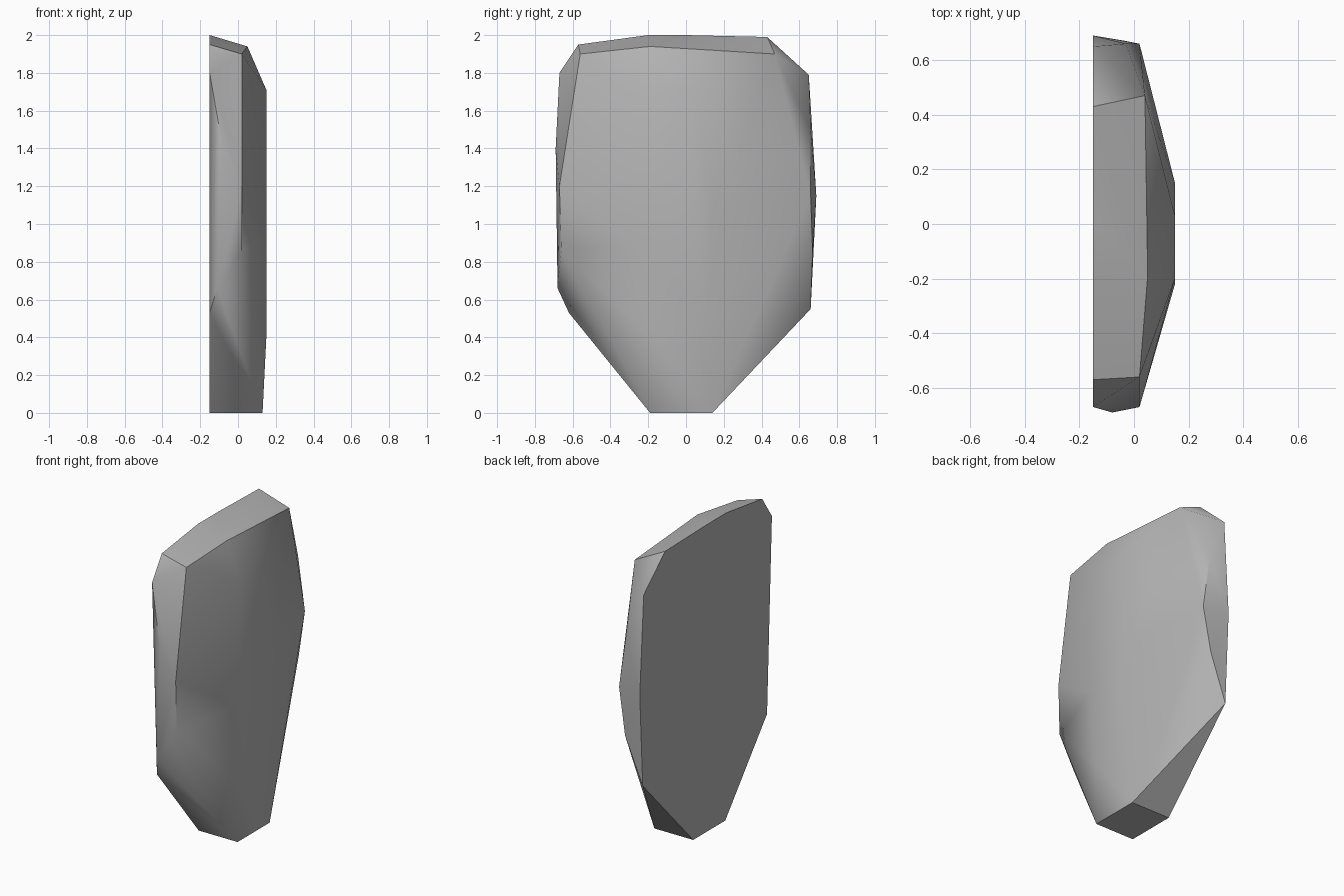
import bpy
import bmesh
import math

default_cube = bpy.data.objects.get("Cube")
if default_cube:
    bpy.data.objects.remove(default_cube, do_unlink=True)


def flat_material(name, colour):
    material = bpy.data.materials.new(name)
    material.use_nodes = True
    material.diffuse_color = colour
    shader = material.node_tree.nodes["Principled BSDF"]
    shader.inputs["Base Color"].default_value = colour
    shader.inputs["Roughness"].default_value = 0.8
    return material


def hull_object(name, points, material, smooth_angle):
    """Wrap a faceted solid around the guide points."""
    mesh = bpy.data.meshes.new(name)
    bm = bmesh.new()
    for point in points:
        bm.verts.new(point)
    result = bmesh.ops.convex_hull(bm, input=bm.verts)
    unused = set(result["geom_interior"]) | set(result["geom_unused"])
    loose = [v for v in unused if isinstance(v, bmesh.types.BMVert) and v.is_valid]
    bmesh.ops.delete(bm, geom=loose, context="VERTS")
    bmesh.ops.dissolve_limit(bm, angle_limit=math.radians(0.5),
                             verts=bm.verts, edges=bm.edges)
    bmesh.ops.recalc_face_normals(bm, faces=bm.faces)
    bm.to_mesh(mesh)
    bm.free()
    mesh.materials.append(material)
    obj = bpy.data.objects.new(name, mesh)
    bpy.context.collection.objects.link(obj)
    bpy.ops.object.select_all(action="DESELECT")
    obj.select_set(True)
    bpy.context.view_layer.objects.active = obj
    bpy.ops.object.shade_smooth_by_angle(angle=math.radians(smooth_angle))
    return obj


# Flat back outline, as (y, z) on one plane
back_plane = -0.15
back_outline = [
    (-0.19, 0), (0.14, 0), (0.66, 0.55), (0.69, 1.15), (0.65, 1.79),
    (0.43, 1.99), (0, 2), (-0.2, 2), (-0.57, 1.95), (-0.67, 1.8), (-0.62, 0.53),
]

# Bulging side that sits between the back and the rim
side_bulge = [(-0.08, -0.69, 1.4), (-0.11, -0.68, 0.66)]

# Sharp rim around the domed face
rim = [
    (0.13, -0.19, 0), (0.13, 0.14, 0),
    (-0.03, 0.67, 0.85), (0.02, 0.66, 1.15), (-0.03, 0.66, 1.5),
    (0.04, 0.47, 1.9), (0.05, -0.19, 1.94), (0.02, -0.56, 1.9),
    (0.02, -0.67, 1.2), (0.02, -0.66, 0.86),
]

# Broad crown of the dome
crown = [
    (0.15, -0.2, 1.71), (0.15, 0.03, 1.71), (0.15, 0.15, 1.1),
    (0.15, -0.22, 0.9), (0.15, 0.1, 0.45), (0.15, -0.18, 0.4),
]

stone_grey = flat_material("stone grey", (0.45, 0.45, 0.45, 1))
outline_points = [(back_plane, y, z) for y, z in back_outline]
hull_object("stone_slab", outline_points + side_bulge + rim + crown, stone_grey, 38)
